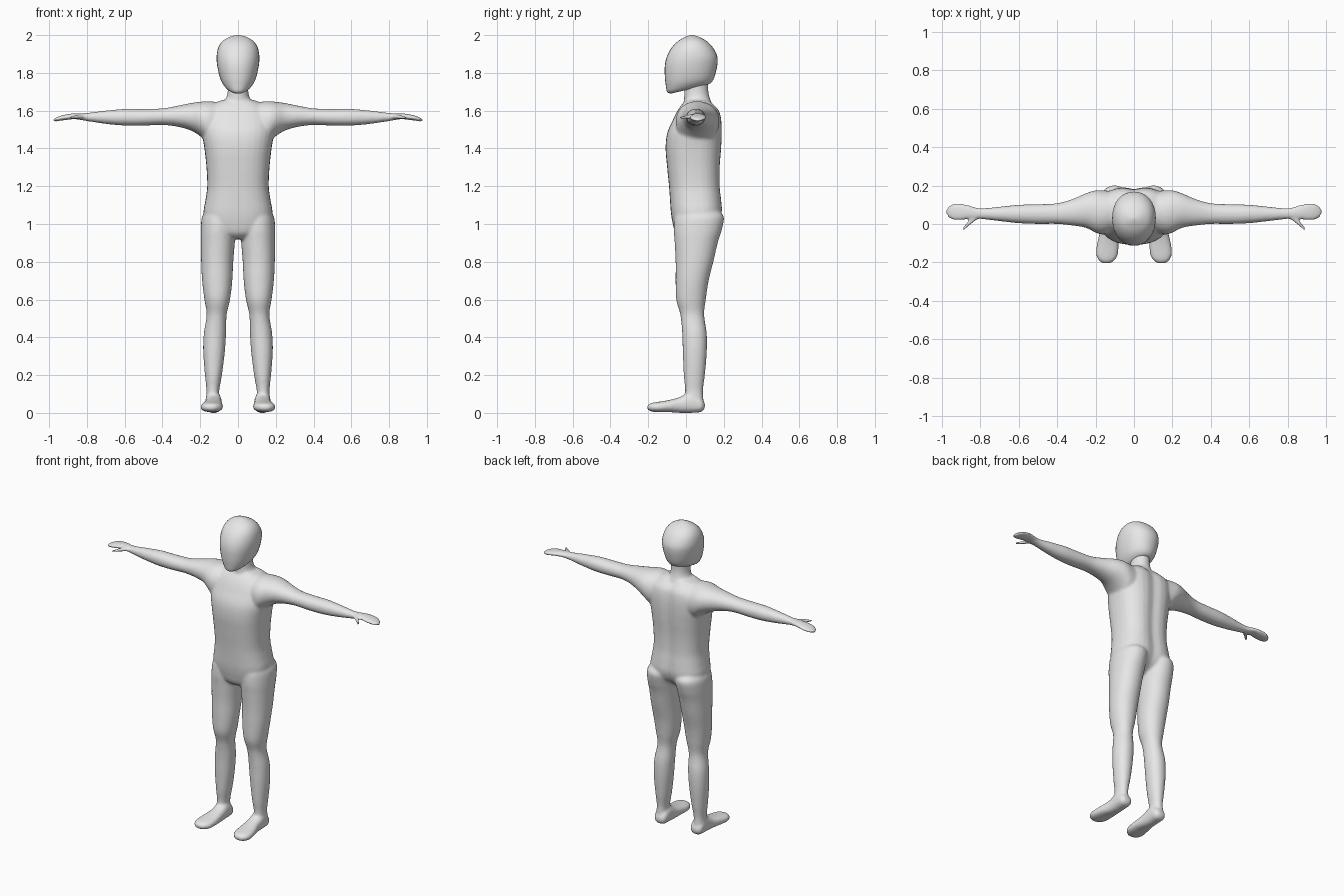
import bpy
import bmesh
import math
from mathutils import Vector

cube = bpy.data.objects.get("Cube")
if cube:
    bpy.data.objects.remove(cube, do_unlink=True)

SIDES = 32
STEPS = 4


def make_material(name, colour):
    material = bpy.data.materials.new(name)
    material.use_nodes = True
    material.diffuse_color = colour
    material.node_tree.nodes["Principled BSDF"].inputs["Base Color"].default_value = colour
    return material


def signed_power(value, exponent):
    return math.copysign(abs(value) ** exponent, value)


def spline(a, b, c, d, t):
    """Catmull-Rom interpolation between b and c."""
    return b + t * ((c - a) / 2 + t * ((a - 2.5 * b + 2 * c - d / 2) + t * (1.5 * (b - c) + (d - a) / 2)))


def smooth_sections(sections):
    """Add in-between sections along a smooth path."""
    padded = [sections[0]] + sections + [sections[-1]]
    result = []
    for i in range(len(sections) - 1):
        for step in range(STEPS):
            result.append([spline(*values, step / STEPS) for values in zip(*padded[i:i + 4])])
    return result + [sections[-1]]


def loft(bm, sections, place, power=2.0):
    """Skin rounded sections; place() gives two opposite points and a half-width vector."""
    rings = []
    for section in smooth_sections(sections):
        front, back, side = (Vector(v) for v in place(*section))
        centre, reach = (front + back) / 2, (back - front) / 2
        ring = []
        for k in range(SIDES):
            angle = math.tau * k / SIDES
            along = signed_power(math.cos(angle), 2 / power)
            across = signed_power(math.sin(angle), 2 / power)
            ring.append(bm.verts.new(centre + reach * along + side * across))
        rings.append(ring)
    for lower, upper in zip(rings, rings[1:]):
        for k in range(SIDES):
            n = (k + 1) % SIDES
            bm.faces.new((lower[k], lower[n], upper[n], upper[k]))
    bm.faces.new(rings[0])
    bm.faces.new(rings[-1])
    return [vert for ring in rings for vert in ring]


def finish(bm, name, material):
    bmesh.ops.recalc_face_normals(bm, faces=bm.faces)
    mesh = bpy.data.meshes.new(name)
    bm.to_mesh(mesh)
    bm.free()
    for polygon in mesh.polygons:
        polygon.use_smooth = True
    mesh.materials.append(material)
    obj = bpy.data.objects.new(name, mesh)
    bpy.context.collection.objects.link(obj)
    return obj


# Section layouts: upright trunk, tilted head, and mirrored limbs
def trunk_section(z, front, back, width):
    return (0, front, z), (0, back, z), (width, 0, 0)


def head_section(front_z, front, back_z, back, width):
    return (0, front, front_z), (0, back, back_z), (width, 0, 0)


def leg_section(side):
    return lambda z, front, back, x, width: (
        (side * x, front, z), (side * x, back, z), (width, 0, 0))


def foot_section(side):
    return lambda y, bottom, top, x, width: (
        (side * x, y, bottom), (side * x, y, top), (width, 0, 0))


def arm_section(side):
    return lambda x, front, back, bottom, top: (
        (side * x, front, (bottom + top) / 2),
        (side * x, back, (bottom + top) / 2),
        (0, 0, (top - bottom) / 2))


# Height, front, back, half width
torso = [
    (.92, -.02, .06, .04), (.95, -.055, .11, .11), (1, -.07, .17, .17),
    (1.06, -.08, .195, .183), (1.13, -.085, .192, .172), (1.2, -.09, .185, .163),
    (1.3, -.1, .185, .167), (1.4, -.108, .192, .178), (1.48, -.1, .195, .19),
    (1.55, -.07, .192, .19), (1.6, -.045, .18, .17), (1.635, -.02, .15, .13),
    (1.655, 0, .13, .09),
]
neck = [
    (1.58, 0, .15, .11), (1.63, -.01, .14, .09), (1.67, -.01, .125, .062),
    (1.71, -.01, .118, .054), (1.76, -.01, .12, .055),
]

# Height, front, back, centre, half width
leg = [
    (1.08, -.04, .16, .1, .06), (1.04, -.06, .2, .1, .09), (.97, -.065, .19, .105, .092),
    (.9, -.06, .168, .107, .09), (.8, -.055, .145, .11, .085), (.7, -.055, .12, .11, .08),
    (.6, -.052, .105, .11, .068), (.52, -.03, .096, .113, .053), (.42, -.02, .11, .122, .059),
    (.32, -.017, .11, .127, .057), (.2, -.012, .1, .13, .045), (.12, -.005, .09, .133, .034),
    (.06, -.01, .093, .135, .036), (.02, 0, .09, .135, .035),
]

# Depth, sole, top, centre, half width
foot = [
    (.1, .025, .05, .13, .02), (.08, .005, .08, .13, .04), (.03, 0, .11, .13, .043),
    (-.03, 0, .085, .13, .045), (-.09, .004, .068, .135, .055), (-.15, .004, .058, .14, .058),
    (-.185, .008, .052, .142, .045), (-.205, .018, .04, .143, .02),
]

# Reach, front, back, bottom, top
arm = [
    (.1, -.04, .17, 1.42, 1.645), (.16, -.055, .175, 1.43, 1.65), (.2, -.045, .175, 1.465, 1.647),
    (.25, -.02, .16, 1.495, 1.64), (.32, -.008, .13, 1.515, 1.626), (.4, 0, .108, 1.524, 1.612),
    (.5, 0, .103, 1.521, 1.609), (.6, .004, .1, 1.521, 1.609), (.7, .015, .09, 1.53, 1.6),
    (.8, .026, .082, 1.545, 1.588), (.86, .025, .098, 1.555, 1.586), (.9, .02, .106, 1.552, 1.582),
    (.94, .022, .106, 1.547, 1.573), (.965, .033, .092, 1.543, 1.563), (.977, .05, .075, 1.544, 1.558),
]
thumb = [
    (.82, .02, .05, 1.558, 1.582), (.85, -.002, .03, 1.555, 1.58),
    (.87, -.02, .006, 1.553, 1.576), (.89, -.036, -.018, 1.554, 1.571),
]

# Front height, front, back height, back, half width
head = [
    (1.69, -.08, 1.735, .105, .04), (1.7, -.1, 1.745, .13, .062), (1.735, -.107, 1.765, .145, .085),
    (1.78, -.112, 1.8, .157, .1), (1.84, -.112, 1.85, .167, .111), (1.89, -.1, 1.89, .165, .113),
    (1.935, -.075, 1.935, .142, .104), (1.97, -.04, 1.97, .107, .08),
    (1.992, 0, 1.992, .065, .04), (2, .025, 2, .035, .006),
]

skin = make_material("plain grey", (0.8, 0.8, 0.8, 1))

# Body: trunk and limbs fused into one skin
bm = bmesh.new()
for vert in loft(bm, torso, trunk_section, power=2.5):
    if vert.co.y > 0.05:
        # Groove along the spine
        vert.co.y -= 0.015 * math.exp(-(vert.co.x / 0.04) ** 2)
loft(bm, neck, trunk_section)
for side in (1, -1):
    loft(bm, leg, leg_section(side), power=2.1)
    loft(bm, foot, foot_section(side), power=2.4)
    loft(bm, arm, arm_section(side), power=2.1)
    loft(bm, thumb, arm_section(side))
body = finish(bm, "body", skin)

fuse = body.modifiers.new("fuse", "REMESH")
fuse.mode = "VOXEL"
fuse.voxel_size = 0.008
fuse.use_smooth_shade = True
soften = body.modifiers.new("soften", "SMOOTH")
soften.factor = 0.5
soften.iterations = 6

# Head: egg shape with a narrow chin
bm = bmesh.new()
loft(bm, head, head_section, power=2.15)
finish(bm, "head", skin)
